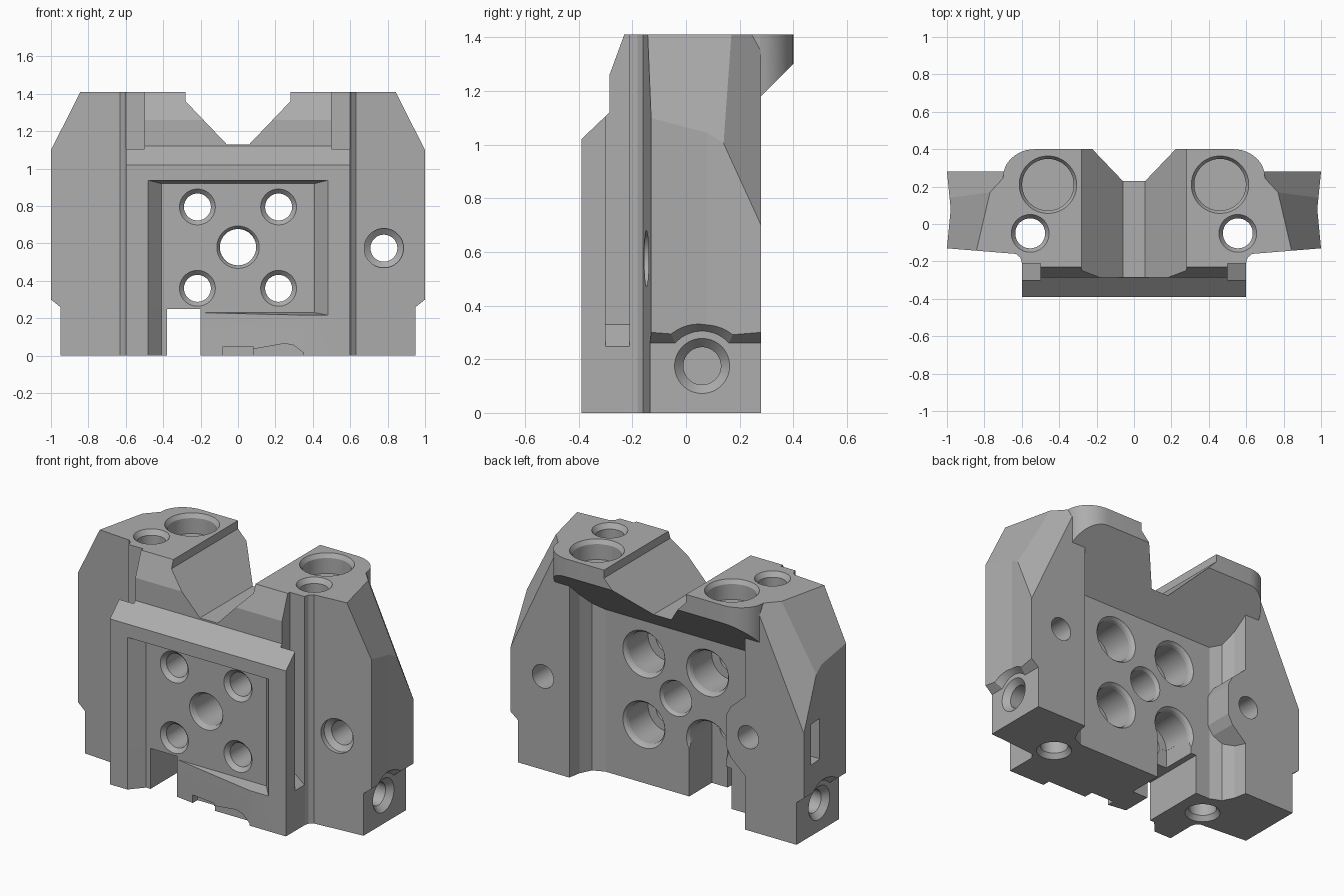
import bpy, bmesh, math
from mathutils import Vector

if "Cube" in bpy.data.objects:
    bpy.data.objects.remove(bpy.data.objects["Cube"])

grey = bpy.data.materials.new("machined grey")
grey.diffuse_color = (0.42, 0.42, 0.42, 1)
grey.use_nodes = True
grey.node_tree.nodes["Principled BSDF"].inputs["Base Color"].default_value = grey.diffuse_color

# maps (u, v, along) to x, y, z for each extrusion axis
MAP = {'x': lambda u, v, t: (t, u, v),
       'y': lambda u, v, t: (u, t, v),
       'z': lambda u, v, t: (u, v, t)}


def finish(bm, name):
    bmesh.ops.recalc_face_normals(bm, faces=bm.faces)
    me = bpy.data.meshes.new(name)
    bm.to_mesh(me)
    bm.free()
    ob = bpy.data.objects.new(name, me)
    me.materials.append(grey)
    bpy.context.collection.objects.link(ob)
    return ob


def rings_solid(name, rings):
    bm = bmesh.new()
    vs = [[bm.verts.new(p) for p in r] for r in rings]
    n = len(vs[0])
    for a, b in zip(vs, vs[1:]):
        for i in range(n):
            bm.faces.new((a[i], a[(i + 1) % n], b[(i + 1) % n], b[i]))
    bm.faces.new(vs[0])
    bm.faces.new(vs[-1])
    return finish(bm, name)


def prism(name, axis, poly, a, b):
    return rings_solid(name, [[MAP[axis](u, v, t) for u, v in poly] for t in (a, b)])


def lathe(name, axis, u, v, steps, n=48):
    """Round solid along an axis; steps are (position, radius)."""
    ang = [2 * math.pi * (i + .5) / n for i in range(n)]
    return rings_solid(name, [[MAP[axis](u + r * math.cos(a), v + r * math.sin(a), t)
                               for a in ang] for t, r in steps])


def combine(tool, op='DIFFERENCE'):
    m = body.modifiers.new(op.lower(), 'BOOLEAN')
    m.operation = op
    m.solver = 'EXACT'
    m.object = tool
    bpy.context.view_layer.objects.active = body
    bpy.ops.object.modifier_apply(modifier=m.name)
    bpy.data.objects.remove(tool, do_unlink=True)


def box_poly(u0, u1, v0, v1):
    return [(u0, v0), (u1, v0), (u1, v1), (u0, v1)]


# main body: plan outline extruded, with two recessed post walls at the back
half = [(.6, -.39), (.6, -.205), (.608, -.18), (.63, -.16), (1, -.13), (.98, .08),
        (1, .28), (.6, .28), (.585, .2), (.55, .13), (.48, .1)]
outline = half + [(-x, y) for x, y in reversed(half)]
body = prism("mounting_block", 'z', outline, 0, 1.41)

# sloped shoulders of the wings
bm = bmesh.new()
bm.from_mesh(body.data)
for s in (1, -1):
    for k1, k2, c in ((.516, .233, 1.537), (.467, .92, 1.584)):
        n = Vector((s, k2, k1))
        r = bmesh.ops.bisect_plane(bm, geom=bm.verts[:] + bm.edges[:] + bm.faces[:],
                                   plane_co=n * (c / n.length_squared), plane_no=n,
                                   clear_outer=True)
        cut = [e for e in r['geom_cut'] if isinstance(e, bmesh.types.BMEdge)]
        bmesh.ops.contextual_create(bm, geom=cut)
bmesh.ops.recalc_face_normals(bm, faces=bm.faces)
bm.to_mesh(body.data)
bm.free()

# overhanging chin at the back top, rounded in plan, sloped underneath
corner = [(.7, .245)] + [(.53 + .17 * math.cos(a), .25 + .15 * math.sin(a))
                         for a in [math.radians(d) for d in range(10, 91, 8)]]
plan = [(.7, .02)] + corner
plan += [(-x, y) for x, y in reversed(plan)]
chin = rings_solid("chin", [[(x, y, y + .9) for x, y in plan],
                            [(x, y, 1.41) for x, y in plan]])
combine(chin, 'UNION')

# boss beside the left post
combine(prism("post_boss", 'y', [(-.65, .84), (-.6, .82), (-.5, .73), (-.47, .67), (-.47, .48),
                                 (-.5, .42), (-.6, .33), (-.65, .31)], .05, .28), 'UNION')

# front step: chamfered ledge and leaning tower fronts
combine(prism("front_step", 'x', [(-.6, 1.02), (-.39, 1.02), (-.285, 1.12), (-.285, 1.26),
                                  (-.23, 1.41), (-.23, 1.6), (-.6, 1.6)], -.8, .8))

# V notch between the towers
combine(prism("v_notch", 'y', [(-.06, 1.13), (.06, 1.13), (.28, 1.36), (.28, 1.6),
                               (-.28, 1.6), (-.28, 1.36)], -.7, .7))

# front pocket with bevelled sides
def rect(x, z0, z1, y):
    return [(-x, y, z0), (x, y, z0), (x, y, z1), (-x, y, z1)]


combine(rings_solid("front_pocket", [rect(.49, .215, .94, -.4), rect(.41, .23, .92, -.31)]))
# pocket relief running down to the foot, ramped toward the right
combine(prism("foot_ramp", 'z', [(-.49, -.4), (-.41, -.309), (-.2, -.309), (.42, -.4)],
              -.1, .25))
# through slot in the foot
combine(prism("foot_slot", 'y', box_poly(-.38, -.2, -.1, .25), -.7, .5))
# small notches under the foot
combine(prism("foot_notch", 'y', box_poly(-.08, .08, -.1, .05), -.6, -.28))
combine(prism("foot_notch", 'y', [(.08, -.1), (.35, -.1), (.35, .015), (.3, .055), (.25, .065),
                                  (.08, .035)], -.6, -.34))

# plate holes: small at the front, wide counterbores at the back
for x in (-.217, .217):
    for z in (.36, .795):
        combine(lathe("bolt_hole", 'y', x, z, [(-.33, .115), (-.285, .072), (-.12, .072),
                                               (-.119, .125), (.07, .125), (.085, .13),
                                               (.11, .152)]))
combine(lathe("centre_hole", 'y', 0, .58, [(-.33, .13), (-.3, .105), (-.28, .097),
                                           (.08, .097), (.11, .115)]))
# lower left counterbore opens downward at the back
combine(prism("back_arch", 'y', box_poly(-.342, -.092, -.1, .36), -.12, .15))

# post holes: through on the right, blind on the left
combine(lathe("post_hole", 'y', .78, .575, [(-.25, .105), (-.125, .105), (-.1, .072), (.4, .072)]))
combine(lathe("blind_hole", 'y', -.62, .575, [(.08, .07), (.4, .07)]))

for s in (1, -1):
    # guide groove down the side of the front plate
    combine(prism("guide_groove", 'y', [(s * .5, .33), (s * .61, .24), (s * .7, .24),
                                        (s * .7, 1.6), (s * .5, 1.6)], -.3, -.21))
    # top pockets and vertical through holes
    combine(lathe("top_pocket", 'z', s * .46, .21, [(1.29, .138), (1.385, .138), (1.42, .16)]))
    combine(lathe("vertical_hole", 'z', s * .555, -.05, [(-.02, .115), (.03, .08), (1.38, .08),
                                                        (1.42, .108)]))
    # stepped lower side with an arch round the side hole
    combine(prism("side_step", 'y', [(s * .95, -.1), (s * .95, .26), (s * 1.1, .38),
                                     (s * 1.1, -.1)], -.5, .5))
    combine(lathe("side_arch", 'x', .06, .17, [(s * .95, .135), (s * 1.05, .215)]))
    combine(lathe("side_hole", 'x', .06, .175, [(s * .66, .07), (s * .915, .07),
                                               (s * .96, .112)]))

# rectangular pocket on the left side
combine(prism("side_window", 'x', box_poly(.1, .2, .47, .72), -1.1, -.92))

bpy.ops.object.select_all(action='DESELECT')
body.select_set(True)
bpy.context.view_layer.objects.active = body
bpy.ops.object.shade_smooth_by_angle(angle=math.radians(10))
